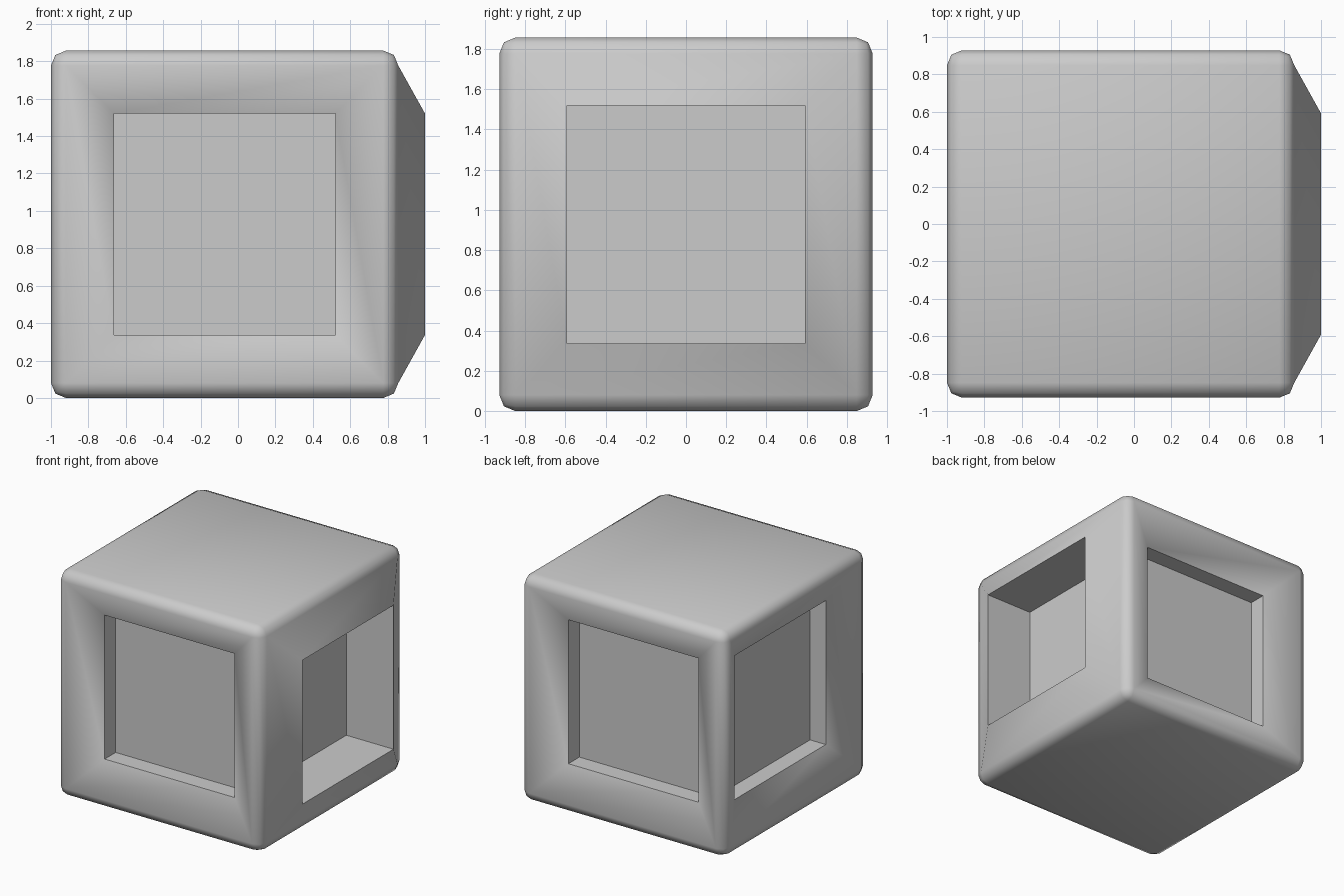
import bpy, bmesh
from mathutils import Vector

if "Cube" in bpy.data.objects:
    bpy.data.objects.remove(bpy.data.objects["Cube"])

SIZE, STEP, BEVEL, INSET = 1.857, 0.143, 0.08, 0.257

bm = bmesh.new()

# Rounded cube body
bmesh.ops.create_cube(bm, size=SIZE)
bmesh.ops.bevel(bm, geom=bm.edges[:] + bm.verts[:], offset=BEVEL, offset_type='OFFSET',
                segments=2, profile=0.5, affect='EDGES')


def window(normal, slope, recess):
    """Sloped frame around a square recess on one side of the body."""
    bm.normal_update()
    n = Vector(normal)
    face = max((f for f in bm.faces if f.normal.dot(n) > 0.99), key=lambda f: f.calc_area())
    bmesh.ops.inset_individual(bm, faces=[face], thickness=INSET, depth=0, use_even_offset=True)
    bmesh.ops.translate(bm, verts=face.verts[:], vec=n * slope)
    panel = bmesh.ops.extrude_discrete_faces(bm, faces=[face])['faces'][0]
    bmesh.ops.translate(bm, verts=panel.verts[:], vec=-n * recess)


# Three sides slope inwards; the right side pushes out with a deeper recess
for side in ((0, -1, 0), (0, 1, 0), (-1, 0, 0)):
    window(side, -STEP, STEP)
window((1, 0, 0), STEP, 3 * STEP)

bmesh.ops.translate(bm, verts=bm.verts[:], vec=(-STEP / 2, 0, SIZE / 2))
bmesh.ops.recalc_face_normals(bm, faces=bm.faces[:])

mesh = bpy.data.meshes.new("windowed_cube")
bm.to_mesh(mesh)
bm.free()
cube = bpy.data.objects.new("windowed_cube", mesh)
bpy.context.collection.objects.link(cube)

# Smooth rounded rims, sharp recess edges
bpy.context.view_layer.objects.active = cube
cube.select_set(True)
bpy.ops.object.shade_smooth_by_angle(angle=0.96)
